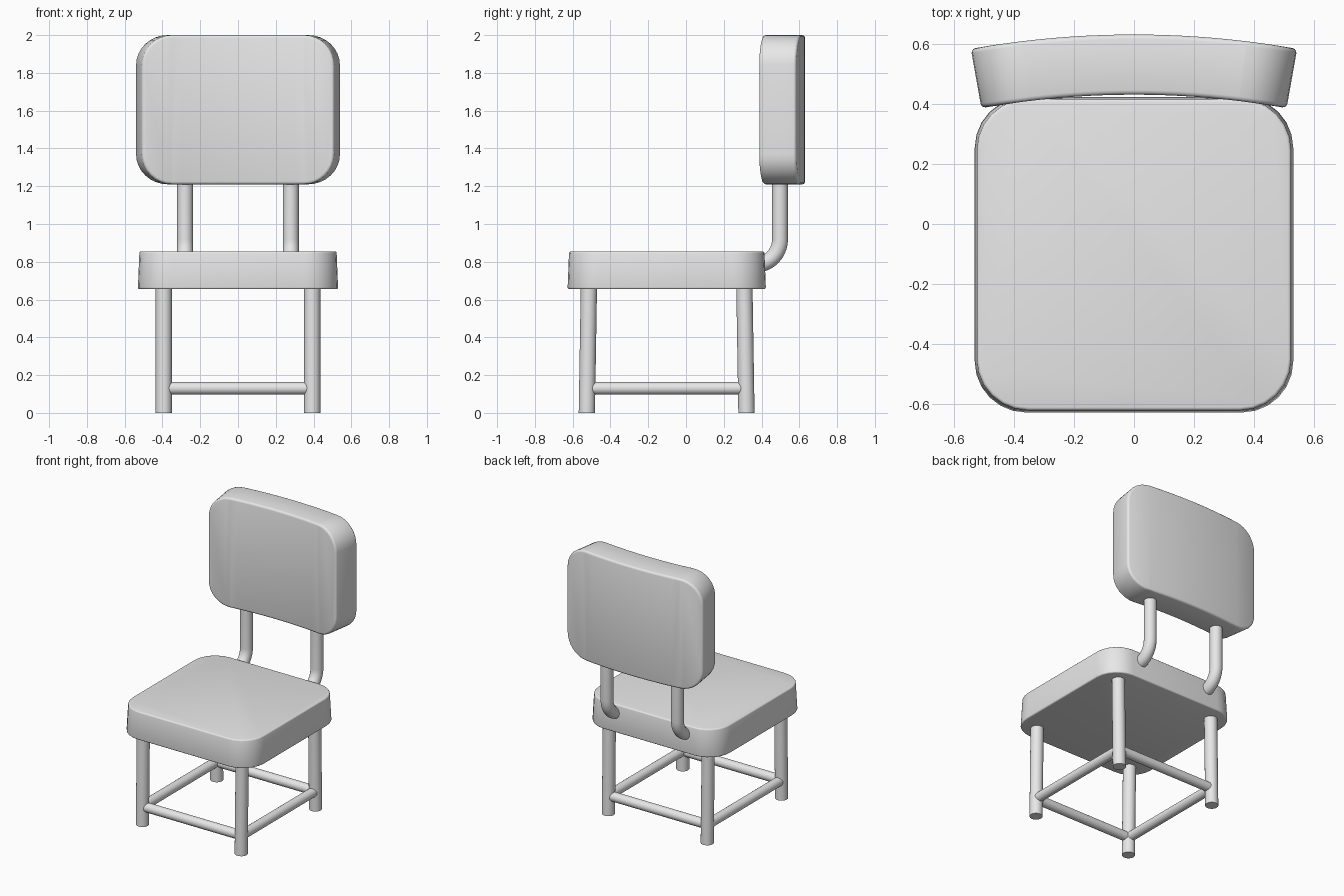
import bpy, bmesh, math
from mathutils import Vector

cube = bpy.data.objects.get("Cube")
if cube:
    bpy.data.objects.remove(cube, do_unlink=True)

GREY = (0.8, 0.8, 0.8, 1)
mat = bpy.data.materials.new("plain grey")
mat.use_nodes = True
mat.diffuse_color = GREY
mat.node_tree.nodes["Principled BSDF"].inputs["Base Color"].default_value = GREY


def finish(name, bm, angle=35):
    bmesh.ops.recalc_face_normals(bm, faces=bm.faces)
    mesh = bpy.data.meshes.new(name)
    bm.to_mesh(mesh)
    bm.free()
    obj = bpy.data.objects.new(name, mesh)
    bpy.context.collection.objects.link(obj)
    mesh.materials.append(mat)
    bpy.ops.object.select_all(action='DESELECT')
    obj.select_set(True)
    bpy.context.view_layer.objects.active = obj
    bpy.ops.object.shade_smooth_by_angle(angle=math.radians(angle))
    return obj


def outline(hx, hy, radius, steps):
    """Rounded rectangle points, counter-clockwise."""
    pts = []
    for k, (sx, sy) in enumerate([(1, 1), (-1, 1), (-1, -1), (1, -1)]):
        for i in range(steps + 1):
            a = math.pi / 2 * (k + i / steps)
            pts.append((sx * (hx - radius) + radius * math.cos(a),
                        sy * (hy - radius) + radius * math.sin(a)))
    return pts


def cushion(hx, hy, radius, depth, bevel, steps, taper=1.0):
    """Rounded slab from w = 0 to depth with softened rims."""
    bm = bmesh.new()
    rings = []
    levels = []
    for i in range(4):
        a = math.pi / 2 * i / 3
        levels.append((bevel * (1 - math.sin(a)), bevel * (1 - math.cos(a))))
    layers = [(w, s) for s, w in levels] + [(depth - w, s) for s, w in reversed(levels)]
    for w, shrink in layers:
        k = 1 + (taper - 1) * w / depth
        pts = outline(hx * k - shrink, hy * k - shrink, radius - shrink, steps)
        rings.append([bm.verts.new((x, y, w)) for x, y in pts])
    for a, b in zip(rings, rings[1:]):
        for i in range(len(a)):
            j = (i + 1) % len(a)
            bm.faces.new((a[i], a[j], b[j], b[i]))
    bm.faces.new(rings[0][::-1])
    bm.faces.new(rings[-1])
    return bm


def tube(name, path, radius, sides=24):
    """Round bar swept along a path."""
    pts = [Vector(p) for p in path]
    bm = bmesh.new()
    rings = []
    for i, p in enumerate(pts):
        t = (pts[min(i + 1, len(pts) - 1)] - pts[max(i - 1, 0)]).normalized()
        u = t.cross(Vector((1, 0, 0)) if abs(t.x) < 0.9 else Vector((0, 0, 1))).normalized()
        v = t.cross(u)
        angles = [2 * math.pi * k / sides for k in range(sides)]
        rings.append([bm.verts.new(p + radius * (u * math.cos(a) + v * math.sin(a)))
                      for a in angles])
    for a, b in zip(rings, rings[1:]):
        for i in range(sides):
            j = (i + 1) % sides
            bm.faces.new((a[i], a[j], b[j], b[i]))
    bm.faces.new(rings[0][::-1])
    bm.faces.new(rings[-1])
    return finish(name, bm)


# Seat, slightly narrower at the top
seat = cushion(0.53, 0.525, 0.17, 0.2, 0.01, 6, 0.985)
bmesh.ops.translate(seat, verts=seat.verts, vec=(0, -0.102, 0.655))
finish("seat", seat)

# Backrest: upright slab, sliced across its width and bent round a vertical axis
BEND = 2.9
back = cushion(0.51, 0.395, 0.16, 0.2, 0.015, 8)
for i in range(-7, 8):
    bmesh.ops.bisect_plane(back, geom=back.verts[:] + back.edges[:] + back.faces[:],
                           plane_co=(i * 0.05, 0, 0), plane_no=(1, 0, 0))
for v in back.verts:
    x, z, depth = v.co
    a = x / BEND
    v.co = ((BEND + depth) * math.sin(a),
            0.43 - BEND + (BEND + depth) * math.cos(a), 1.605 + z)
finish("backrest", back)

# Legs, splayed a little towards front and rear
LEG_X, FRONT_Y, REAR_Y, RAIL_Z = 0.393, -0.522, 0.317, 0.13
for side, sx in (("left", 1), ("right", -1)):
    x = sx * LEG_X
    tube("front_leg_" + side, [(x, FRONT_Y - 0.003, 0), (x, FRONT_Y + 0.008, 0.67)], 0.043)
    tube("rear_leg_" + side, [(x, REAR_Y + 0.003, 0), (x, REAR_Y - 0.008, 0.67)], 0.043)
    tube("side_rail_" + side, [(x, FRONT_Y, RAIL_Z), (x, REAR_Y, RAIL_Z)], 0.033)

    # Bent support from the rear of the seat up into the backrest
    px = sx * 0.28
    bend = [(px, 0.37 + 0.128 * math.sin(a), 0.92 - 0.135 * math.cos(a))
            for a in (math.pi / 2 * i / 10 for i in range(11))]
    tube("back_support_" + side, [(px, 0.32, 0.785)] + bend + [(px, 0.498, 1.25)], 0.042)

# Cross rails
for name, y in (("front_rail", FRONT_Y), ("rear_rail", REAR_Y)):
    tube(name, [(-LEG_X, y, RAIL_Z), (LEG_X, y, RAIL_Z)], 0.033)
